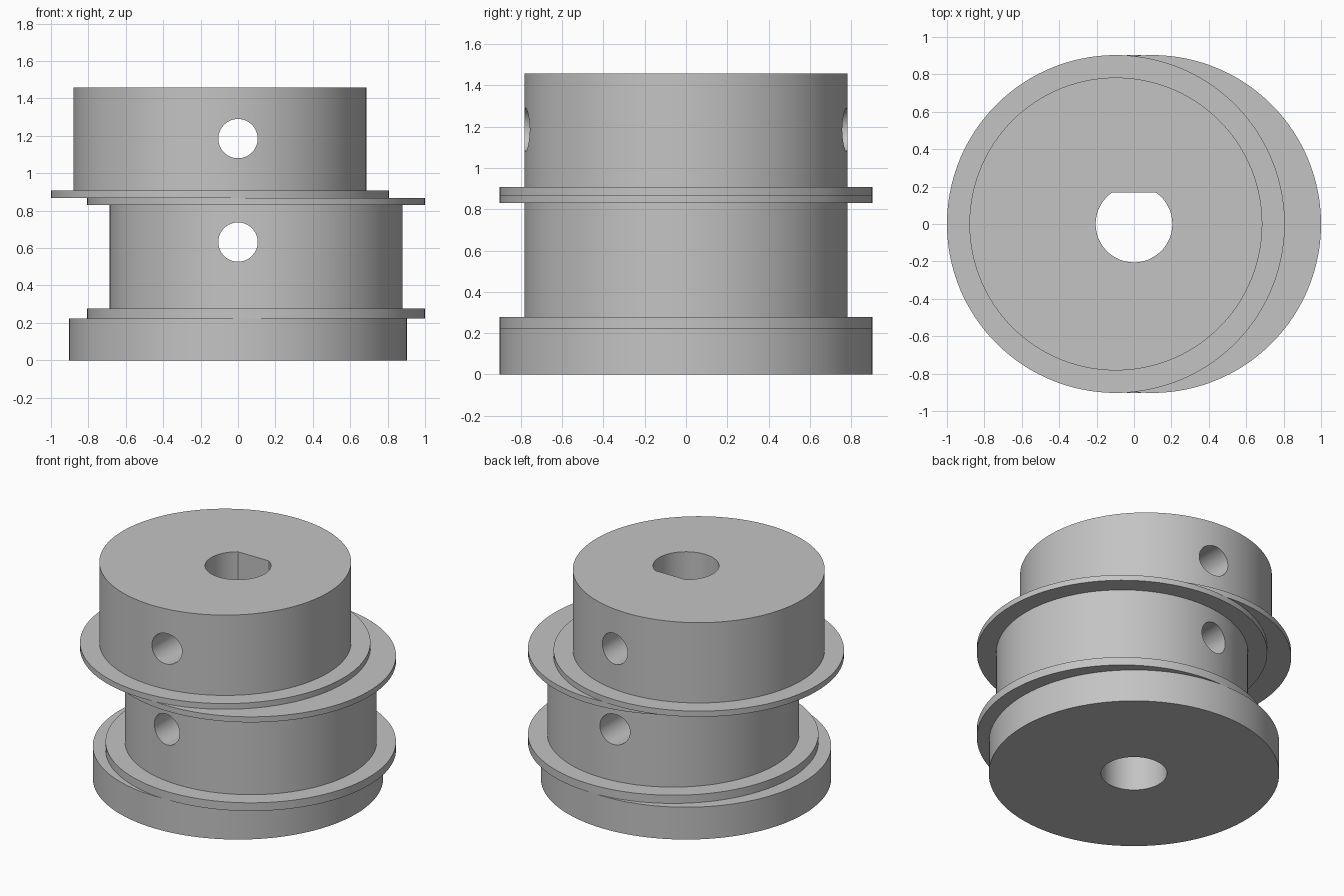
import bpy, bmesh, math

if "Cube" in bpy.data.objects:
    bpy.data.objects.remove(bpy.data.objects["Cube"])

grey = bpy.data.materials.new("plain grey")
grey.diffuse_color = (0.55, 0.55, 0.55, 1)
grey.use_nodes = True
grey.node_tree.nodes["Principled BSDF"].inputs["Base Color"].default_value = grey.diffuse_color
OFF, RIM, DRUM, BORE = 0.097, 0.903, 0.783, 0.205


def prism(name, outline, z0, z1):
    """Extrude a flat outline between two heights."""
    bm = bmesh.new()
    face = bm.faces.new([bm.verts.new((x, y, z0)) for x, y in outline])
    ext = bmesh.ops.extrude_face_region(bm, geom=[face])
    bmesh.ops.translate(bm, vec=(0, 0, z1 - z0),
                        verts=[v for v in ext["geom"] if isinstance(v, bmesh.types.BMVert)])
    bmesh.ops.recalc_face_normals(bm, faces=bm.faces)
    mesh = bpy.data.meshes.new(name)
    bm.to_mesh(mesh)
    bm.free()
    mesh.materials.append(grey)
    obj = bpy.data.objects.new(name, mesh)
    bpy.context.collection.objects.link(obj)
    return obj


def circle(cx, r, n=160):
    return [(cx + r * math.cos(2 * math.pi * i / n), r * math.sin(2 * math.pi * i / n))
            for i in range(n)]


def combine(target, other, operation):
    """Apply a boolean and discard the helper."""
    mod = target.modifiers.new("combine", "BOOLEAN")
    mod.operation, mod.solver, mod.object = operation, "EXACT", other
    bpy.context.view_layer.objects.active = target
    bpy.ops.object.modifier_apply(modifier=mod.name)
    bpy.data.objects.remove(other)


# Base disc with the offset flanges and drums stacked on it
body = prism("eccentric_hub", circle(0, RIM), 0, 0.222)
for name, cx, r, z0, z1 in [
        ("lower_flange", OFF, RIM, 0.222, 0.278),
        ("lower_drum", OFF, DRUM, 0.25, 0.85),
        ("middle_flange", OFF, RIM, 0.83, 0.868),
        ("upper_flange", -OFF, RIM, 0.868, 0.907),
        ("upper_drum", -OFF, DRUM, 0.89, 1.458)]:
    combine(body, prism(name, circle(cx, r), z0, z1), "UNION")

# Shaft bore: round through the base, flat-sided above it
combine(body, prism("round_bore", circle(0, BORE, 96), -0.2, 0.222), "DIFFERENCE")
flat = math.asin(0.168 / BORE)
sweep = math.pi + 2 * flat
d_shape = [(BORE * math.cos(math.pi - flat + sweep * i / 80),
            BORE * math.sin(math.pi - flat + sweep * i / 80)) for i in range(81)]
combine(body, prism("flat_sided_bore", d_shape, 0.15, 1.7), "DIFFERENCE")

# Set screw holes running front to back through each drum
for z in (0.632, 1.185):
    hole = prism("screw_hole", circle(0, 0.105, 64), -1.2, 1.2)
    hole.rotation_euler.x = math.pi / 2
    hole.location.z = z
    bpy.context.view_layer.update()
    combine(body, hole, "DIFFERENCE")

# Smooth walls with crisp rims
bpy.ops.object.select_all(action="DESELECT")
body.select_set(True)
bpy.context.view_layer.objects.active = body
bpy.ops.object.shade_smooth_by_angle(angle=math.radians(30))
